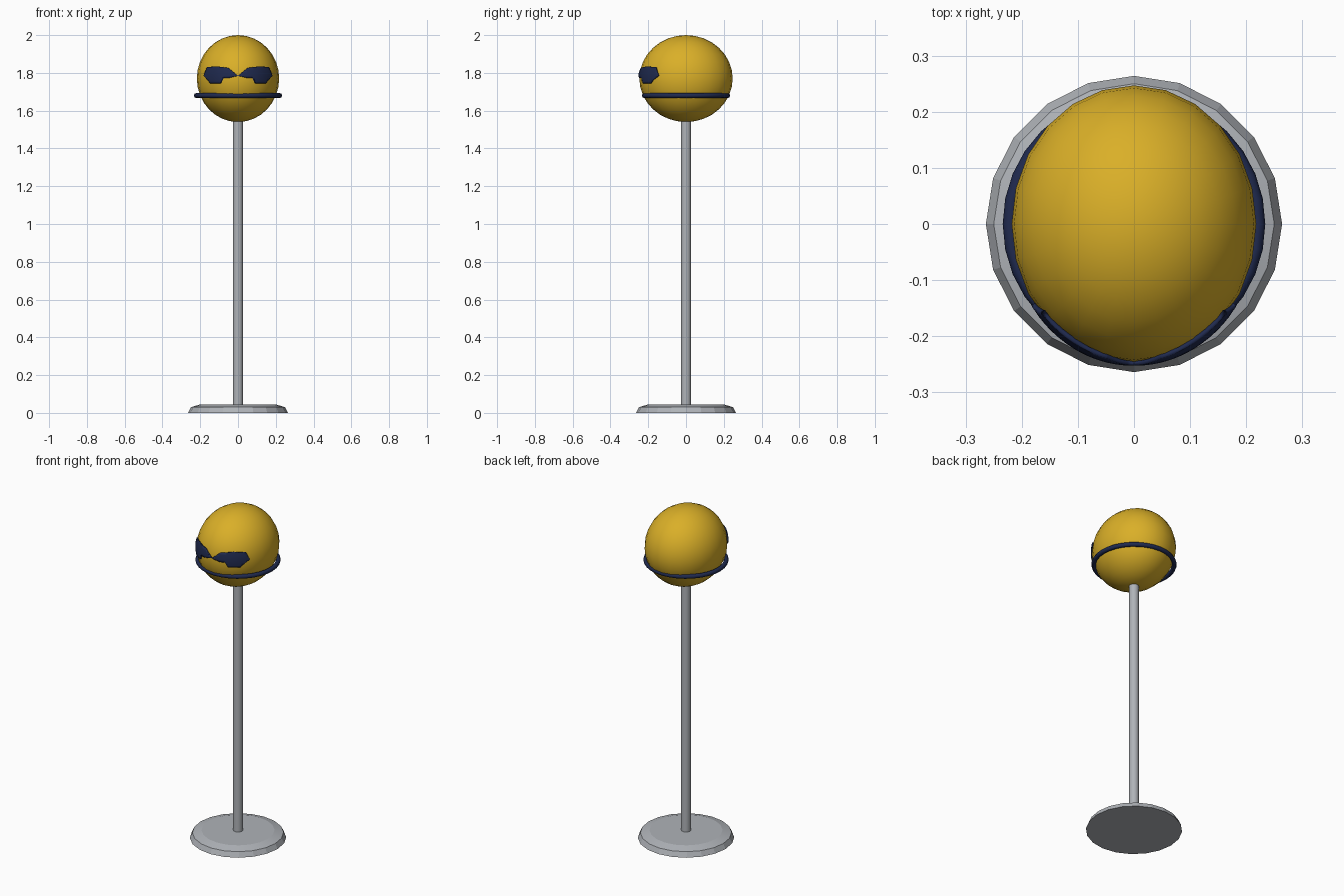
import bpy, bmesh
from math import sin, cos, pi, sqrt, radians
from mathutils import Vector

cube = bpy.data.objects.get("Cube")
if cube:
    bpy.data.objects.remove(cube, do_unlink=True)


def material(name, colour):
    m = bpy.data.materials.new(name)
    m.use_nodes = True
    m.diffuse_color = (*colour, 1)
    m.node_tree.nodes["Principled BSDF"].inputs["Base Color"].default_value = (*colour, 1)
    return m


YELLOW = material("golden yellow", (0.70, 0.43, 0.021))
NAVY = material("navy blue", (0.014, 0.023, 0.078))
GREY = material("light grey", (0.43, 0.45, 0.48))

CENTRE = Vector((0, 0, 1.77))
RADII = Vector((0.218, 0.247, 0.23))


def finish(obj, name, mat, angle=30):
    obj.name = obj.data.name = name
    obj.data.materials.append(mat)
    bpy.ops.object.select_all(action='DESELECT')
    obj.select_set(True)
    bpy.context.view_layer.objects.active = obj
    bpy.ops.object.shade_smooth_by_angle(angle=radians(angle))
    return obj


def from_bmesh(bm, name, mat, angle=30):
    mesh = bpy.data.meshes.new(name)
    bm.to_mesh(mesh)
    bm.free()
    obj = bpy.data.objects.new(name, mesh)
    bpy.context.collection.objects.link(obj)
    return finish(obj, name, mat, angle)


def lathe(name, profile, sides, mat, angle=30):
    """Closed solid turned around z from (radius, height) pairs."""
    bm = bmesh.new()
    rings = [[bm.verts.new((r * cos(2 * pi * i / sides), r * sin(2 * pi * i / sides), z))
              for i in range(sides)] for r, z in profile]
    for low, high in zip(rings, rings[1:]):
        for i in range(sides):
            j = (i + 1) % sides
            bm.faces.new((low[i], low[j], high[j], high[i]))
    bm.faces.new(rings[0][::-1])
    bm.faces.new(rings[-1])
    return from_bmesh(bm, name, mat, angle)


# Stand: bevelled foot and slim pole
lathe("base", [(0.264, 0), (0.25, 0.03), (0.2, 0.045)], 20, GREY, 10)
lathe("pole", [(0.027, 0.04), (0.027, 1.57)], 12, GREY, 40)

# Head: slightly deep ellipsoid
bpy.ops.mesh.primitive_uv_sphere_add(segments=24, ring_count=16, radius=1)
head = bpy.context.object
for v in head.data.vertices:
    v.co = CENTRE + v.co * RADII
finish(head, "head", YELLOW, 60)

# Thin hoop around the lower head
bpy.ops.mesh.primitive_torus_add(major_segments=32, minor_segments=8, major_radius=0.221,
                                 minor_radius=0.013, location=(0, 0, 1.68))
finish(bpy.context.object, "hoop", NAVY, 60)

# Eye patches: outline in x and z, sliced finely and wrapped on to the head
OUTLINE = [(0, 1.785), (0.05, 1.773), (0.085, 1.772), (0.094, 1.744), (0.148, 1.744),
           (0.158, 1.758), (0.183, 1.785), (0.165, 1.83), (0.115, 1.835), (0.05, 1.826)]
SHELL = RADII + Vector((0.006, 0.006, 0.006))


def eye_patch(name, side):
    bm = bmesh.new()
    bm.faces.new([bm.verts.new((side * x, 0, z)) for x, z in OUTLINE])
    bmesh.ops.triangulate(bm, faces=bm.faces[:])
    cuts = [((side * 0.012 * i, 0, 0), (1, 0, 0)) for i in range(1, 16)]
    cuts += [((0, 0, 1.74 + 0.015 * i), (0, 0, 1)) for i in range(1, 7)]
    for point, normal in cuts:
        bmesh.ops.bisect_plane(bm, geom=bm.verts[:] + bm.edges[:] + bm.faces[:],
                               plane_co=point, plane_no=normal)
    for v in bm.verts:
        dx, dz = v.co.x / SHELL.x, (v.co.z - CENTRE.z) / SHELL.z
        v.co.y = -SHELL.y * sqrt(1 - dx * dx - dz * dz)
    bm.normal_update()
    for f in bm.faces:
        if f.normal.y > 0:
            f.normal_flip()
    patch = from_bmesh(bm, name, NAVY, 40)
    solid = patch.modifiers.new("thickness", 'SOLIDIFY')
    solid.thickness = 0.008
    solid.offset = -1


eye_patch("left_eye_patch", 1)
eye_patch("right_eye_patch", -1)
